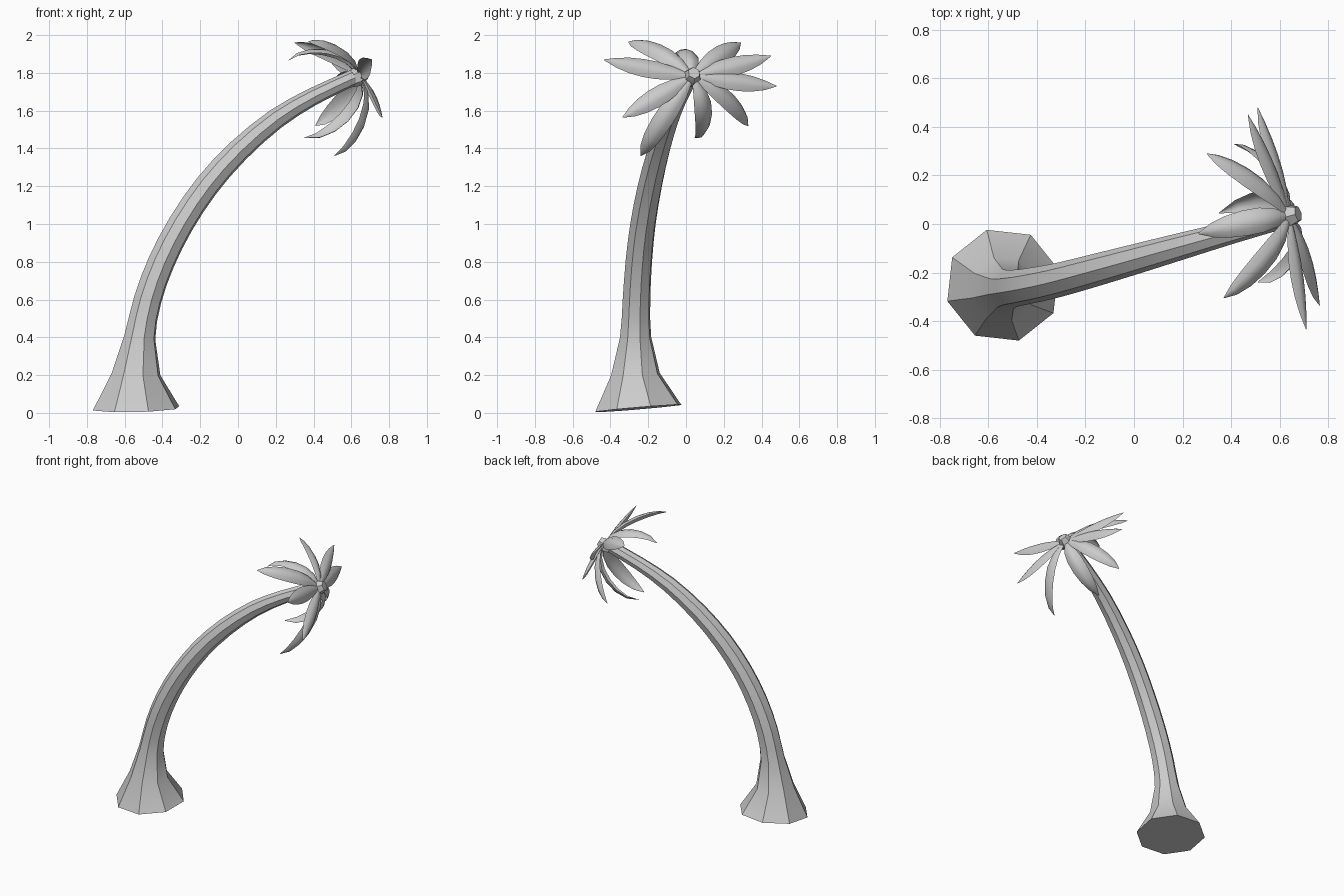
import bpy, math
from mathutils import Vector as V

if "Cube" in bpy.data.objects:
    bpy.data.objects.remove(bpy.data.objects["Cube"])

LEAN = math.radians(16)
U = V((-math.sin(LEAN), math.cos(LEAN), 0))   # sideways of the lean
AXIS = V((0.88, 0.22, 0.42)).normalized()     # direction of the trunk's end
HUB = V((0.645, 0.035, 1.785))


def make(name, verts, faces, angle):
    me = bpy.data.meshes.new(name)
    me.from_pydata([tuple(v) for v in verts], [], faces)
    ob = bpy.data.objects.new(name, me)
    bpy.context.collection.objects.link(ob)
    bpy.ops.object.select_all(action='DESELECT')
    bpy.context.view_layer.objects.active = ob
    ob.select_set(True)
    bpy.ops.object.shade_smooth_by_angle(angle=math.radians(angle))
    return ob


def tube(name, rings, n):
    """rings: (centre, tangent, radius), capped at both ends"""
    verts, faces = [], []
    for c, t, r in rings:
        side = (U - U.dot(t) * t).normalized()
        v = side.cross(t)
        for k in range(n):
            a = 2 * math.pi * k / n
            verts.append(c + r * (math.cos(a) * v + math.sin(a) * side))
    for i in range(len(rings) - 1):
        for k in range(n):
            a, b = i * n + k, i * n + (k + 1) % n
            faces.append((a, b, b + n, a + n))
    faces.append(tuple(reversed(range(n))))
    faces.append(tuple(range(len(verts) - n, len(verts))))
    return make(name, verts, faces, 30)


# curved octagonal trunk: x, y, z, radius
path = [(-.54, -.252, .024, .238), (-.54, -.268, .205, .134), (-.52, -.267, .4, .086),
        (-.478, -.262, .6, .076), (-.405, -.25, .8, .073), (-.302, -.228, 1.0, .07),
        (-.167, -.192, 1.2, .067), (0, -.146, 1.386, .062), (.2, -.09, 1.556, .055),
        (.4, -.035, 1.676, .047), (.61, .022, 1.775, .042)]
nodes = [V(p) for p in path]
dense = nodes[:3]
for i in range(2, len(nodes) - 1):             # extra ring between, on the curve
    a, b, c, d = nodes[i - 1], nodes[i], nodes[i + 1], nodes[min(i + 2, len(nodes) - 1)]
    dense += [(9 * (b + c) - a - d) / 16, c]
centres = [p.to_3d() for p in dense]
rings = []
for i, c in enumerate(centres):
    t = centres[min(i + 1, len(dense) - 1)] - centres[max(i - 1, 0)]
    if i == 0:
        t = V((-.025, -.085, 1))               # slightly tilted foot
    rings.append((c, t.normalized(), dense[i].w))
tube("trunk", rings, 8)

# crown bud holding the leaves
tube("crown_bud", [(HUB + AXIS * d, AXIS, r) for d, r in
                   [(-.055, .04), (-.02, .05), (.01, .043), (.035, .033)]], 6)


def leaf(name, tip, half=.053):
    reach = tip - HUB
    along = reach.dot(AXIS)
    radial = (reach - along * AXIS).normalized()
    side = AXIS.cross(radial)
    p0 = HUB + radial * .025
    p1 = HUB + radial * .42 * reach.length + AXIS * .015
    # swept-back leaves curl over at the tip
    p2 = tip - reach * .3 + radial * .42 * abs(along) + AXIS * .015
    widths = [.3, .75, .98, 1, .86, .55, .04]
    verts, faces = [], []
    for i, w in enumerate(widths):
        s = i / (len(widths) - 1)
        q = 1 - s
        p = q ** 3 * p0 + 3 * q * q * s * p1 + 3 * q * s * s * p2 + s ** 3 * tip
        t = (q * q * (p1 - p0) + 2 * q * s * (p2 - p1) + s * s * (tip - p2)).normalized()
        out = t.cross(side)
        if i < 2 and out.dot(AXIS) < 0:
            out = -out
        h = half * w
        for k, drop in ((-1, .5), (-.5, .12), (0, 0), (.5, .12), (1, .5)):
            verts.append(p + side * h * k - out * h * drop)
    for i in range(len(widths) - 1):
        for k in range(4):
            a = i * 5 + k
            faces.append((a, a + 1, a + 6, a + 5))
    make(name, verts, faces, 60)


# ten leaves around the trunk's end, given by their tips
tips = [(.51, .48, 1.73), (.47, .45, 1.89), (.30, .29, 1.96), (.265, -.04, 1.865),
        (.37, -.305, 1.965), (.71, -.435, 1.87), (.765, -.335, 1.565),
        (.51, -.24, 1.36), (.35, .045, 1.455), (.41, .33, 1.52)]
for i, p in enumerate(tips):
    leaf(f"leaf_{i + 1}", V(p))
